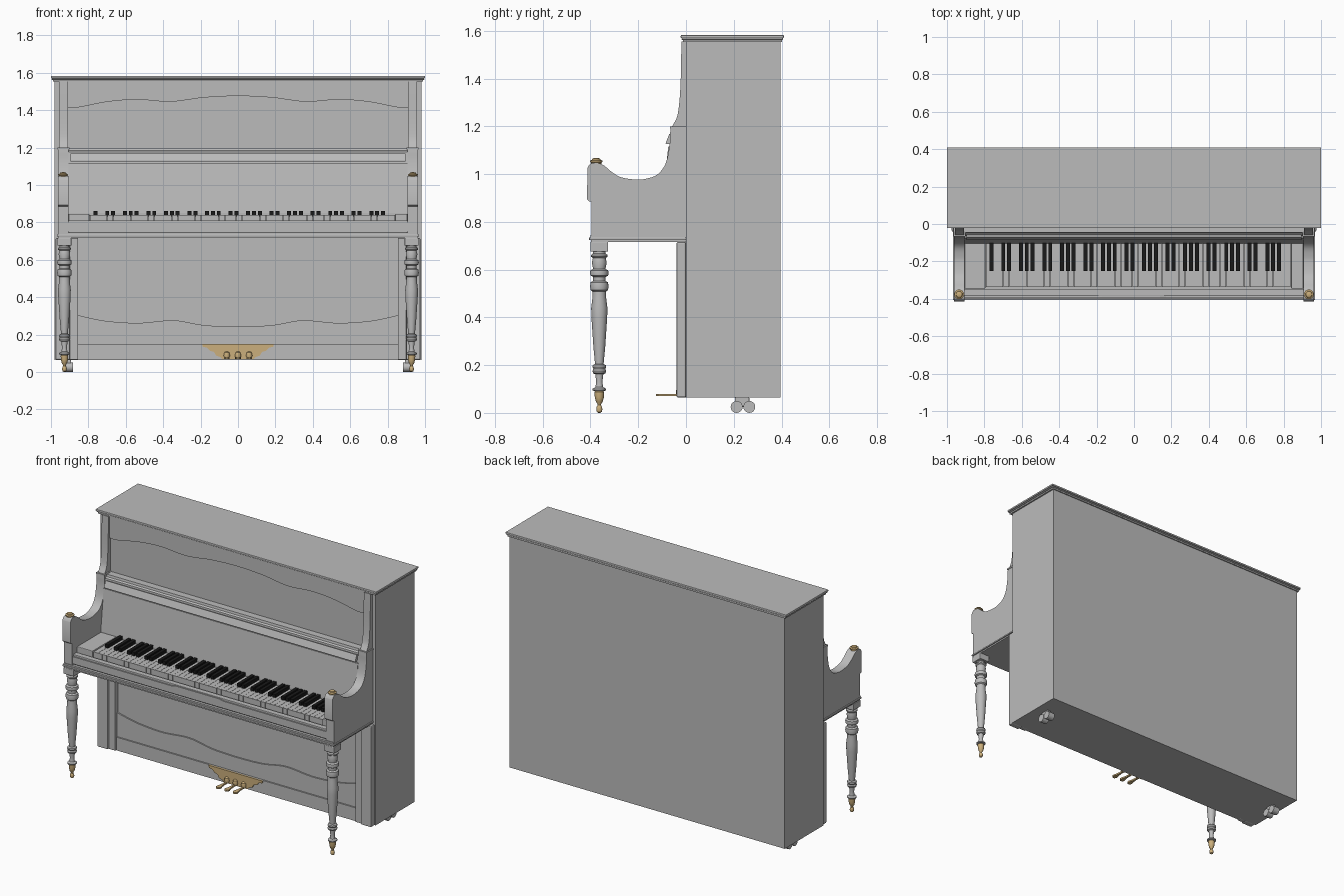
import bpy, bmesh, math
from mathutils import Vector

if "Cube" in bpy.data.objects:
    bpy.data.objects.remove(bpy.data.objects["Cube"], do_unlink=True)


def material(name, rgb):
    m = bpy.data.materials.new(name)
    m.use_nodes = True
    m.diffuse_color = (*rgb, 1)
    bsdf = m.node_tree.nodes["Principled BSDF"]
    bsdf.inputs["Base Color"].default_value = (*rgb, 1)
    bsdf.inputs["Roughness"].default_value = 0.6
    return m


GREY = material("grey case", (0.5, 0.5, 0.5))
BLACK = material("black keys", (0.01, 0.01, 0.01))
BRASS = material("brass", (0.60, 0.43, 0.20))


def finish(name, bm, mat, smooth=False):
    bmesh.ops.recalc_face_normals(bm, faces=bm.faces)
    me = bpy.data.meshes.new(name)
    bm.to_mesh(me)
    bm.free()
    me.materials.append(mat)
    if smooth:
        me.shade_smooth()
        me.set_sharp_from_angle(angle=math.radians(35))
    ob = bpy.data.objects.new(name, me)
    bpy.context.collection.objects.link(ob)
    return ob


def add_box(bm, x0, x1, y0, y1, z0, z1):
    verts = bmesh.ops.create_cube(bm, size=1)["verts"]
    for v in verts:
        v.co = Vector(((x0 + x1) / 2 + v.co.x * (x1 - x0),
                       (y0 + y1) / 2 + v.co.y * (y1 - y0),
                       (z0 + z1) / 2 + v.co.z * (z1 - z0)))


def box(name, x0, x1, y0, y1, z0, z1, mat=GREY, bevel=0):
    bm = bmesh.new()
    add_box(bm, x0, x1, y0, y1, z0, z1)
    ob = finish(name, bm, mat)
    if bevel:
        mod = ob.modifiers.new("bevel", "BEVEL")
        mod.width, mod.segments = bevel, 2
    return ob


def prism(name, pts, axis, t0, t1, mat=GREY, smooth=False):
    """Extrude a flat outline along one axis from t0 to t1."""
    place = {"x": lambda a, b, t: (t, a, b),
             "y": lambda a, b, t: (a, t, b),
             "z": lambda a, b, t: (a, b, t)}[axis]
    bm = bmesh.new()
    r0 = [bm.verts.new(place(a, b, t0)) for a, b in pts]
    r1 = [bm.verts.new(place(a, b, t1)) for a, b in pts]
    bm.faces.new(r0)
    bm.faces.new(r1[::-1])
    n = len(pts)
    for i in range(n):
        j = (i + 1) % n
        bm.faces.new((r0[i], r0[j], r1[j], r1[i]))
    return finish(name, bm, mat, smooth)


def lathe(name, profile, x, y, mat=GREY, seg=24):
    """Turn a (radius, z) profile about a vertical axis."""
    bm = bmesh.new()
    rings = [[bm.verts.new((x + r * math.cos(k * math.tau / seg),
                            y + r * math.sin(k * math.tau / seg), z))
              for k in range(seg)] for r, z in profile]
    for a, b in zip(rings, rings[1:]):
        for k in range(seg):
            j = (k + 1) % seg
            bm.faces.new((a[k], a[j], b[j], b[k]))
    bm.faces.new(rings[0][::-1])
    bm.faces.new(rings[-1])
    return finish(name, bm, mat, True)


def spline(pts, n=6):
    """Smooth curve through the points."""
    p = [Vector(q) for q in [pts[0], *pts, pts[-1]]]
    out = []
    for a, b, c, d in zip(p, p[1:], p[2:], p[3:]):
        for k in range(n):
            t = k / n
            out.append(0.5 * (2 * b + (c - a) * t + (2 * a - 5 * b + 4 * c - d) * t * t
                              + (3 * b - a - 3 * c + d) * t ** 3))
    return [tuple(q) for q in out] + [tuple(pts[-1])]


# Cabinet and layered lid
box("cabinet", -.98, .98, 0, .395, .065, 1.556)
box("lid_lower_moulding", -.99, .99, -.013, .402, 1.553, 1.562)
box("lid_middle_moulding", -.996, .996, -.018, .406, 1.562, 1.57, bevel=.003)
box("lid", -1, 1, -.022, .41, 1.57, 1.582, bevel=.003)

# Wavy plates above and below the panels
half_top = [(-.91, 1.415), (-.85, 1.415), (-.70, 1.444), (-.54, 1.456), (-.36, 1.445), (-.18, 1.467), (0, 1.475)]
half_low = [(-.855, .305), (-.82, .295), (-.70, .272), (-.53, .262), (-.345, .276), (-.18, .25), (0, .243)]
for name, half, edge in (("upper_panel_plate", half_top, 1.553), ("lower_panel_plate", half_low, .15)):
    wave = spline(half + [(-x, z) for x, z in half[-2::-1]])
    prism(name, [(wave[0][0], edge)] + wave + [(wave[-1][0], edge)], "y", -.009, .002)
box("bottom_rail", -.855, .855, -.018, .002, .065, .15)

# Music shelf, ledge strip and sloping fallboard
prism("music_shelf", [(0, 1.197), (-.045, 1.197), (-.048, 1.183), (-.058, 1.176), (-.064, 1.115), (0, 1.115)],
      "x", -.906, .906)
prism("music_ledge", [(-.085, 1.13), (-.07, 1.168), (-.058, 1.164), (-.066, 1.125), (-.084, 1.125)], "x", -.895, .895)
prism("fallboard", [(-.104, .835), (-.104, .85), (-.074, 1.116), (0, 1.116), (0, .835)], "x", -.906, .906)

# Keybed with stepped moulding, and the rail in front of the keys
box("keybed_bottom", -.96, .96, -.398, 0, .715, .724)
box("keybed_middle", -.968, .968, -.406, 0, .724, .735, bevel=.003)
box("keybed_top", -.962, .962, -.4, 0, .735, .745)
box("key_bed_filler", -.906, .906, -.36, 0, .745, .80)
box("key_slip", -.906, .906, -.385, -.35, .745, .81, bevel=.003)
prism("key_slip_trim", [(-.906, .752), (-.906, .798), (-.20, .798), (-.17, .805), (.14, .805), (.17, .798),
                        (.906, .798), (.906, .752)], "y", -.392, -.384)

# Keys: 52 naturals and 36 sharps, with end blocks
X0, W = -.793, .03137
whites, blacks = bmesh.new(), bmesh.new()
for i in range(52):
    add_box(whites, X0 + i * W + .0007, X0 + (i + 1) * W - .0007, -.338, -.09, .80, .838)
    if i < 51 and i % 7 in (0, 2, 3, 5, 6):
        x = X0 + (i + 1) * W
        add_box(blacks, x - .0105, x + .0105, -.25, -.1, .83, .86)
finish("white_keys", whites, GREY)
finish("black_keys", blacks, BLACK)
box("key_block_right", -.906, X0 - .002, -.345, -.09, .79, .845, bevel=.004)
box("key_block_left", X0 + 52 * W + .002, .906, -.345, -.09, .79, .845, bevel=.004)

# Arm, pilaster, leg and caster outlines
arm = [(0, .745), (0, 1.197), (-.064, 1.197)] + spline(
    [(-.066, 1.175), (-.069, 1.12), (-.085, 1.045), (-.12, .998), (-.17, .98), (-.21, .977), (-.27, .986),
     (-.31, 1.008), (-.345, 1.037), (-.375, 1.047), (-.40, 1.044), (-.413, 1.025)], 4) + [
    (-.414, .893), (-.406, .886), (-.396, .884), (-.396, .745)]
upper = [(0, 1.197), (0, 1.555), (-.018, 1.555)] + spline(
    [(-.02, 1.5), (-.022, 1.4), (-.027, 1.31), (-.036, 1.245), (-.052, 1.21), (-.06, 1.197)], 4)
leg = [(.025, .68), (.026, .668), (.034, .662), (.034, .654), (.027, .648), (.031, .63), (.026, .603), (.037, .597),
       (.039, .585), (.037, .575), (.027, .57), (.026, .553), (.036, .547), (.039, .53), (.036, .514), (.028, .508),
       (.029, .48), (.034, .44), (.033, .40), (.025, .28), (.018, .205), (.027, .2), (.029, .193), (.025, .184),
       (.029, .175), (.026, .166), (.017, .162), (.013, .13), (.016, .108), (.028, .101), (.028, .094), (.015, .09)]
ferrule = [(.004, 0), (.01, .004), (.013, .014), (.011, .026), (.007, .032), (.009, .04), (.014, .046),
           (.019, .065), (.02, .088), (.016, .094)]
cap = [(.022, 1.04), (.022, 1.048), (.026, 1.051), (.026, 1.056), (.018, 1.06), (.016, 1.065), (.005, 1.068)]

for side, s in (("right", -1), ("left", 1)):
    prism(side + "_arm", arm, "x", s * .905, s * .962, smooth=True)
    prism(side + "_upper_pilaster", upper, "x", s * .91, s * .957, smooth=True)
    box(side + "_pilaster_cap", *sorted((s * .902, s * .965)), -.068, 0, 1.19, 1.2)
    # Lower pilaster in two steps
    box(side + "_lower_pilaster", *sorted((s * .90, s * .975)), -.04, 0, .065, .715, bevel=.006)
    box(side + "_lower_stile", *sorted((s * .855, s * .90)), -.028, 0, .065, .715, bevel=.003)
    # Turned front leg with brass foot
    lx, ly = s * .928, -.363
    box(side + "_leg_block", lx - .037, lx + .037, ly - .037, ly + .037, .675, .716, bevel=.003)
    lathe(side + "_leg", leg, lx, ly)
    lathe(side + "_leg_ferrule", ferrule, lx, ly, BRASS)
    lathe(side + "_arm_cap", cap, s * .935, -.376, BRASS)
    # Rear double-wheel caster
    box(side + "_caster_bracket", s * .905 - .012, s * .905 + .012, .205, .265, .025, .066, bevel=.004)
    for end, cy in (("front", .212), ("rear", .265)):
        disc = [(cy + .025 * math.cos(k * math.tau / 20), .025 + .025 * math.sin(k * math.tau / 20)) for k in range(20)]
        prism(side + "_caster_wheel_" + end, disc, "x", s * .905 - .022, s * .905 + .022, smooth=True)

# Scalloped pedal plate and three pedals
scallop = [(-.192, .15), (-.188, .134), (-.165, .13), (-.152, .114), (-.128, .107), (-.118, .088), (-.095, .08),
           (-.085, .069)]
prism("pedal_plate", scallop + [(-x, z) for x, z in scallop[::-1]], "y", -.026, -.016, BRASS)
knob = [(.004, .068), (.013, .073), (.017, .088), (.013, .104), (.004, .11)]
side_edge = [(.007, -.02), (.006, -.06), (.009, -.085), (.015, -.105), (.014, -.118), (.007, -.126)]
for name, px in (("right", -.06), ("middle", 0), ("left", .06)):
    outline = [(px + x, y) for x, y in side_edge] + [(px - x, y) for x, y in side_edge[::-1]]
    prism(name + "_pedal", outline, "z", .07, .08, BRASS, smooth=True)
    lathe(name + "_pedal_collar", knob, px, -.026, BRASS, 16)
